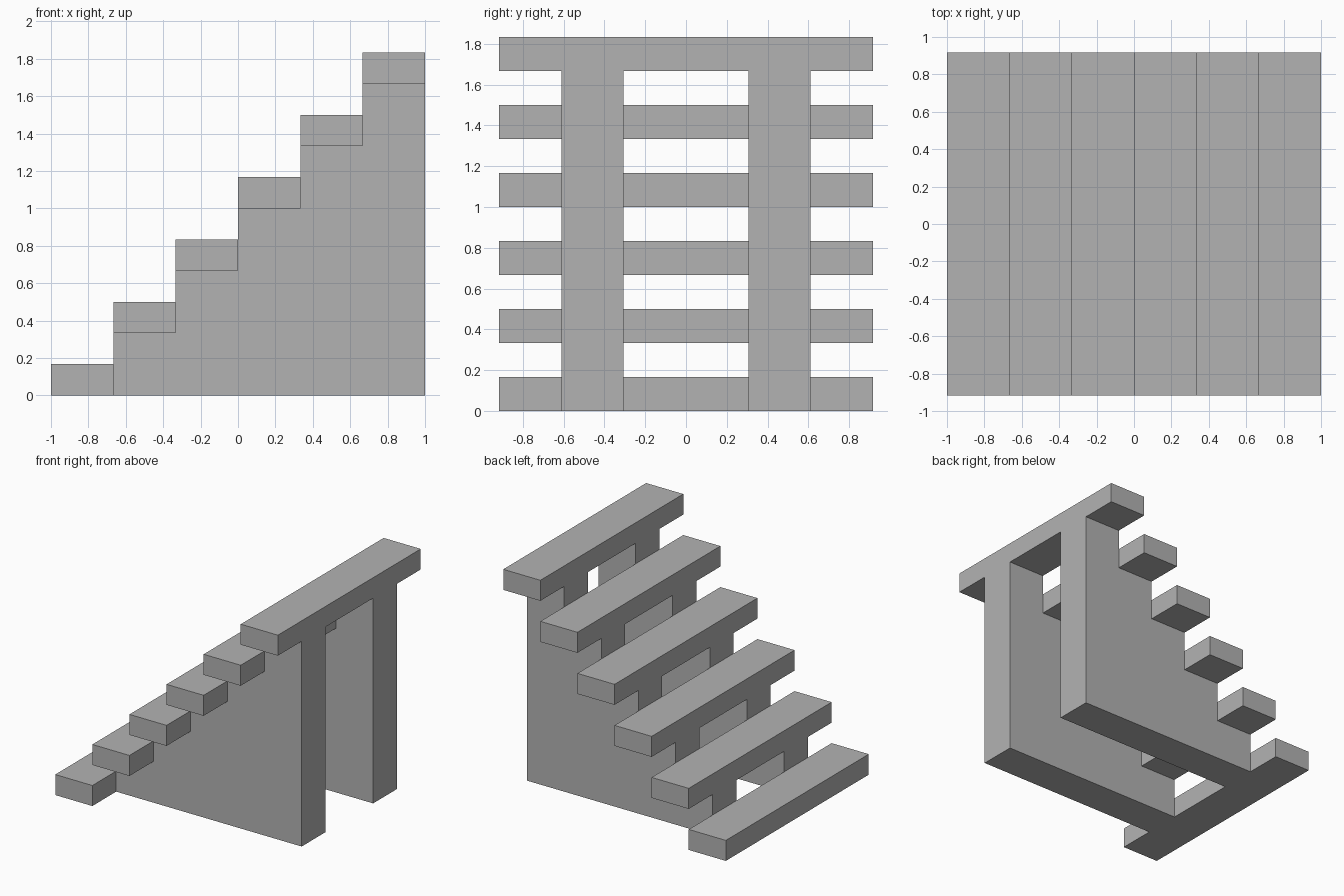
import bpy, bmesh

if "Cube" in bpy.data.objects:
    bpy.data.objects.remove(bpy.data.objects["Cube"])

STEPS = 6
RUN = 1 / 3          # depth and rise of each step
THICK = 1 / 6        # tread thickness
HALF_W = 0.917       # half of the tread length

grey = bpy.data.materials.new("plain grey")
grey.diffuse_color = (0.45, 0.45, 0.45, 1)
grey.use_nodes = True
grey.node_tree.nodes["Principled BSDF"].inputs["Base Color"].default_value = grey.diffuse_color


def extrude_profile(name, profile, y0, y1):
    """Extrude an x-z outline along y into a closed solid."""
    bm = bmesh.new()
    face = bm.faces.new([bm.verts.new((x, y0, z)) for x, z in profile])
    geo = bmesh.ops.extrude_face_region(bm, geom=[face])["geom"]
    verts = [g for g in geo if isinstance(g, bmesh.types.BMVert)]
    bmesh.ops.translate(bm, verts=verts, vec=(0, y1 - y0, 0))
    bmesh.ops.recalc_face_normals(bm, faces=bm.faces[:])
    mesh = bpy.data.meshes.new(name)
    bm.to_mesh(mesh)
    bm.free()
    mesh.materials.append(grey)
    obj = bpy.data.objects.new(name, mesh)
    bpy.context.collection.objects.link(obj)
    return obj


# Treads: wide planks rising towards +x
for i in range(STEPS):
    x, z = -1 + i * RUN, i * RUN
    extrude_profile(f"tread_{i + 1}",
                    [(x, z), (x + RUN, z), (x + RUN, z + THICK), (x, z + THICK)],
                    -HALF_W, HALF_W)

# Stringers: two solid stepped walls carrying the treads,
# each notch rising behind the tread below to meet the next one
outline = [(1, 0), (-1 + RUN, 0)]
for i in range(1, STEPS):
    x = -1 + i * RUN
    outline += [(x, i * RUN), (x + RUN, i * RUN)]
for name, y0, y1 in (("front_stringer", -0.611, -0.306),
                     ("back_stringer", 0.306, 0.611)):
    extrude_profile(name, outline, y0, y1)
